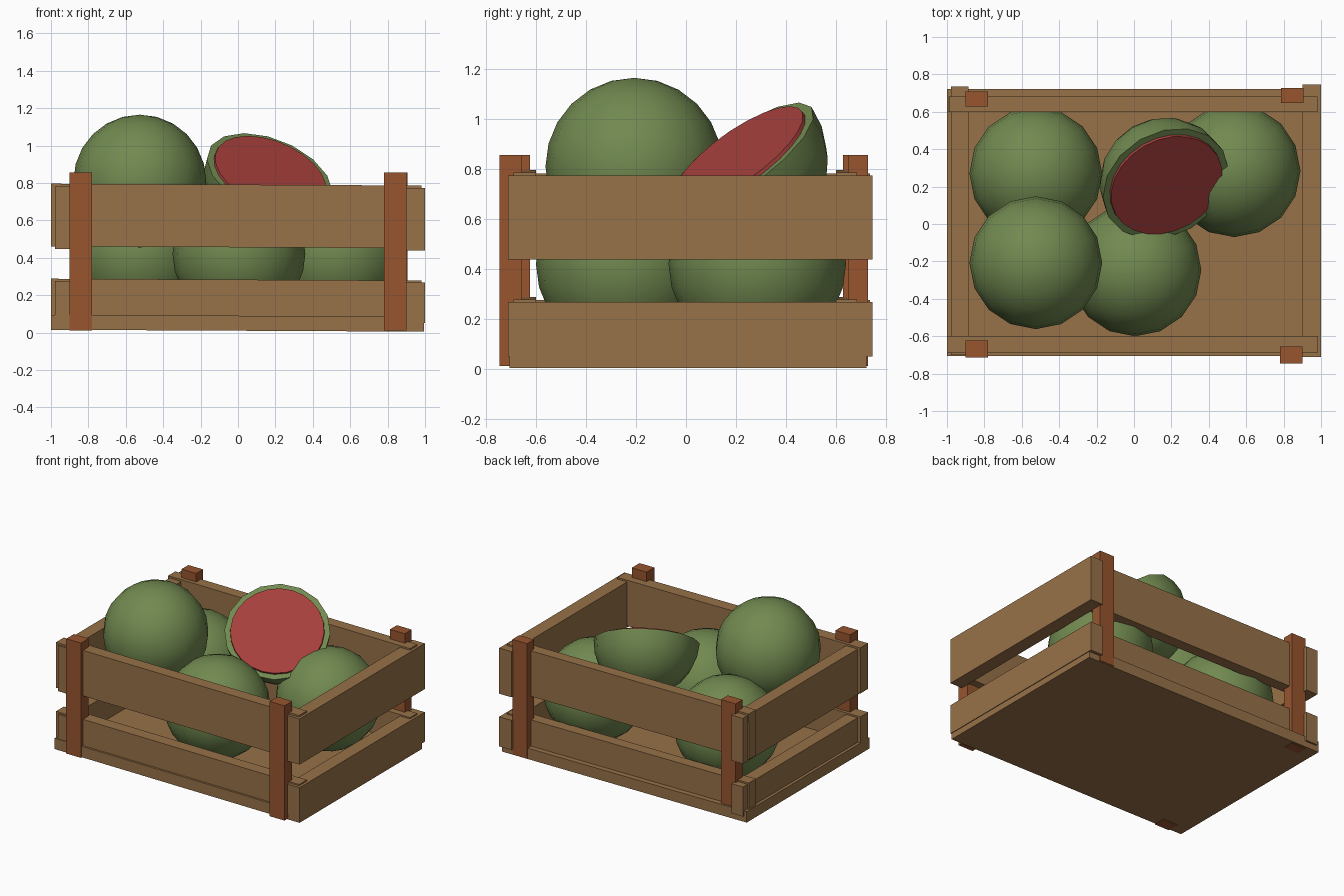
import bpy, bmesh
from mathutils import Vector, Matrix

if "Cube" in bpy.data.objects:
    bpy.data.objects.remove(bpy.data.objects["Cube"])


def material(name, rgb):
    m = bpy.data.materials.new(name)
    m.diffuse_color = (*rgb, 1)
    m.use_nodes = True
    m.node_tree.nodes["Principled BSDF"].inputs["Base Color"].default_value = m.diffuse_color
    return m


WOOD = material("wood", (0.31, 0.165, 0.065))
POST = material("post_wood", (0.31, 0.09, 0.028))
RIND = material("rind", (0.165, 0.25, 0.08))
FLESH = material("flesh", (0.38, 0.05, 0.045))


def finish(name, bm, mat):
    me = bpy.data.meshes.new(name)
    bm.to_mesh(me)
    bm.free()
    ob = bpy.data.objects.new(name, me)
    bpy.context.collection.objects.link(ob)
    me.materials.append(mat)
    return ob


def box(name, x, y, z, mat=WOOD, tilt=0.0):
    """Box from (min, max) ranges, optionally leaning down to the right."""
    bm = bmesh.new()
    size = [r[1] - r[0] for r in (x, y, z)]
    mid = Vector([(r[0] + r[1]) / 2 for r in (x, y, z)])
    bmesh.ops.create_cube(bm, size=1, matrix=Matrix.Translation(mid)
                          @ Matrix.Rotation(tilt, 4, 'Y')
                          @ Matrix.Diagonal((*size, 1)))
    return finish(name, bm, mat)


def smooth(ob):
    bpy.ops.object.select_all(action='DESELECT')
    ob.select_set(True)
    bpy.context.view_layer.objects.active = ob
    bpy.ops.object.shade_smooth_by_angle(angle=0.7)


def sphere(bm):
    bmesh.ops.create_uvsphere(bm, u_segments=16, v_segments=12, radius=0.355)


# Crate: base, long slats (front/back), side slats that project at the corners
LEAN = 0.005
box("base", (-1, 0.995), (-0.705, 0.722), (0.01, 0.09), tilt=LEAN)
for level, long_z, side_z in (("lower", (0.06, 0.283), (0.05, 0.268)),
                              ("upper", (0.456, 0.791), (0.438, 0.774))):
    box(f"front_{level}_slat", (-1, 0.98), (-0.69, -0.60), long_z, tilt=LEAN)
    box(f"back_{level}_slat", (-0.99, 0.98), (0.60, 0.683), long_z, tilt=LEAN)
    box(f"right_{level}_slat", (0.90, 1.0), (-0.712, 0.745), side_z)
    box(f"left_{level}_slat", (-0.978, -0.884), (-0.70, 0.735),
        (side_z[0] + 0.008, side_z[1] + 0.008))

# Corner posts
for name, x, y in (("front_left", -0.84, -0.665), ("front_right", 0.84, -0.70),
                   ("back_left", -0.84, 0.668), ("back_right", 0.845, 0.688)):
    half = 0.045 if y < 0 else 0.04
    if name == "front_left":
        y = -0.668
    box(name + "_post", (x - 0.06, x + 0.06), (y - half, y + half),
        (0.012, 0.857), POST)

# Whole melons
for i, pos in enumerate([(-0.525, -0.207, 0.81), (-0.525, 0.27, 0.42),
                         (0.005, -0.245, 0.42), (0.535, 0.285, 0.42)]):
    bm = bmesh.new()
    sphere(bm)
    ob = finish(f"melon_{i + 1}", bm, RIND)
    ob.location = pos
    smooth(ob)

# Halved melon: rind hemisphere with a flesh disc on the cut face
turn = Vector((0.32, -0.55, 0.77)).to_track_quat('Z', 'Y').to_matrix().to_4x4()
place = Matrix.Translation((0.17, 0.215, 0.84)) @ turn
bm = bmesh.new()
sphere(bm)
cut = bmesh.ops.bisect_plane(bm, geom=bm.verts[:] + bm.edges[:] + bm.faces[:],
                             plane_co=(0, 0, 0), plane_no=(0, 0, 1), clear_outer=True)
bmesh.ops.holes_fill(bm, edges=[e for e in bm.edges if e.is_boundary])
half_melon = finish("half_melon_rind", bm, RIND)
bm = bmesh.new()
bmesh.ops.create_cone(bm, cap_ends=True, segments=24, radius1=0.318, radius2=0.314,
                      depth=0.03)
flesh = finish("half_melon_flesh", bm, FLESH)
for ob in (half_melon, flesh):
    ob.matrix_world = place
    smooth(ob)
